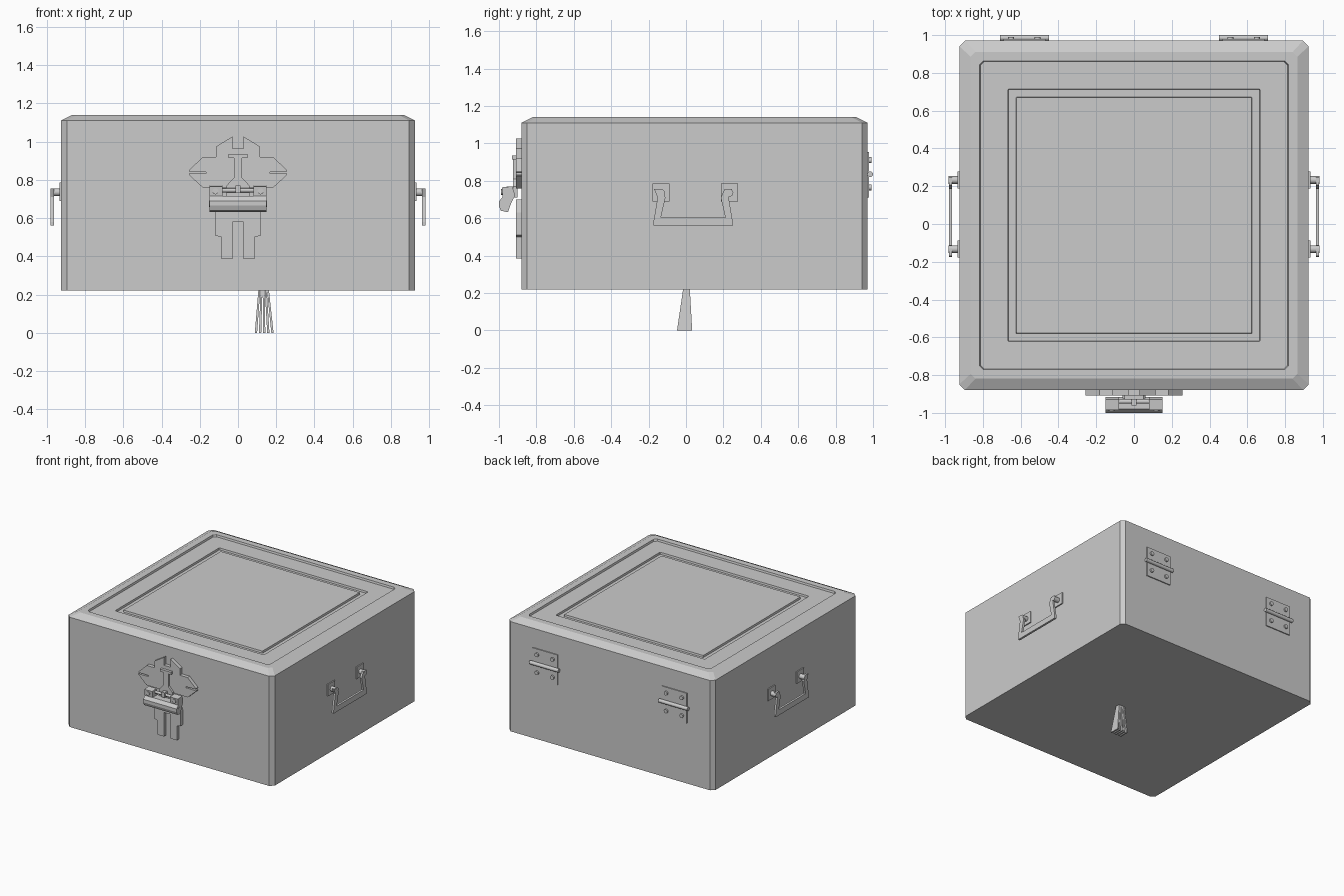
import bpy, bmesh, math
from mathutils import Vector, Matrix

if "Cube" in bpy.data.objects:
    bpy.data.objects.remove(bpy.data.objects["Cube"])

CY = 0.046  # box centre in y


def finish(name, bm):
    bmesh.ops.recalc_face_normals(bm, faces=bm.faces)
    me = bpy.data.meshes.new(name)
    bm.to_mesh(me)
    bm.free()
    ob = bpy.data.objects.new(name, me)
    bpy.context.collection.objects.link(ob)
    return ob


def box(name, x0, x1, y0, y1, z0, z1):
    bm = bmesh.new()
    size = Matrix.Diagonal((abs(x1 - x0), abs(y1 - y0), abs(z1 - z0), 1))
    mid = Matrix.Translation(((x0 + x1) / 2, (y0 + y1) / 2, (z0 + z1) / 2))
    bmesh.ops.create_cube(bm, size=1, matrix=mid @ size)
    return finish(name, bm)


def rod(name, a, b, r, n=12):
    a, b = Vector(a), Vector(b)
    d = b - a
    bm = bmesh.new()
    m = Matrix.Translation((a + b) / 2) @ d.to_track_quat('Z', 'Y').to_matrix().to_4x4()
    bmesh.ops.create_cone(bm, cap_ends=True, segments=n, radius1=r, radius2=r,
                          depth=d.length, matrix=m)
    ob = finish(name, bm)
    ob.data.shade_smooth()
    ob.data.set_sharp_from_angle(angle=math.radians(40))
    return ob


def extrude(name, pts, axis, lo, hi):
    """Outline in the plane across the axis, pulled from lo to hi along it."""
    bm = bmesh.new()
    place = (lambda p: (lo, *p)) if axis == 'x' else (lambda p: (p[0], lo, p[1]))
    f = bm.faces.new([bm.verts.new(place(p)) for p in pts])
    ext = bmesh.ops.extrude_face_region(bm, geom=[f])
    d = Vector((hi - lo, 0, 0)) if axis == 'x' else Vector((0, hi - lo, 0))
    bmesh.ops.translate(bm, vec=d, verts=[v for v in ext['geom'] if isinstance(v, bmesh.types.BMVert)])
    return finish(name, bm)


def mirrored(half):
    """Close a half outline (x > 0) with its reflection."""
    return half + [(-x, z) for x, z in reversed(half)]


# Chest: stacked square rings with cut corners, stepped panel on the lid
rings = [(0.925, 0.03, 0.22), (0.925, 0.03, 1.11), (0.865, 0.025, 1.14), (0.817, 0.02, 1.14),
         (0.813, 0.02, 1.125), (0.668, 0.004, 1.125), (0.665, 0.004, 1.11),
         (0.626, 0.004, 1.11), (0.623, 0.004, 1.125)]
bm = bmesh.new()
loops = []
for h, c, z in rings:
    k = h - c
    outline = [(h, -k), (h, k), (k, h), (-k, h), (-h, k), (-h, -k), (-k, -h), (k, -h)]
    loops.append([bm.verts.new((x, y + CY, z)) for x, y in outline])
for lo, hi in zip(loops, loops[1:]):
    for i in range(8):
        j = (i + 1) % 8
        bm.faces.new((lo[i], lo[j], hi[j], hi[i]))
bm.faces.new(loops[0])
bm.faces.new(loops[-1])
finish("chest_body", bm)

# Clasp plates on the front
upper = [(0.03, 0.963), (0.03, 1.026), (0.115, 0.974), (0.115, 0.92), (0.183, 0.92),
         (0.257, 0.85), (0.257, 0.844), (0.168, 0.842), (0.168, 0.834), (0.257, 0.832),
         (0.257, 0.826), (0.185, 0.76), (0.09, 0.76)]
extrude("clasp_upper_plate", mirrored(upper), 'y', -0.908, -0.87)
lower = [(0.1, 0.70), (0.12, 0.63), (0.12, 0.51), (0.087, 0.50), (0.087, 0.385),
         (0.03, 0.385), (0.03, 0.58)]
extrude("clasp_lower_plate", mirrored(lower), 'y', -0.908, -0.87)

# Clasp strap with T-shaped end
strap = [(0.05, 0.935), (0.05, 0.917), (0.022, 0.917), (0.022, 0.81), (0.06, 0.77), (0.06, 0.71)]
extrude("clasp_strap", mirrored(strap), 'y', -0.925, -0.90)
box("strap_end_bar", -0.05, 0.05, -0.93, -0.90, 0.915, 0.935)

# Clasp lever: lower bar plus two upright ears
lever = [(-0.98, 0.715), (-0.917, 0.715), (-0.935, 0.68), (-0.952, 0.632),
         (-0.99, 0.64), (-1.0, 0.665), (-1.0, 0.69)]
extrude("clasp_lever", lever, 'x', -0.15, 0.15)
ear = [(-0.985, 0.765), (-0.93, 0.77), (-0.917, 0.735), (-0.917, 0.71), (-0.98, 0.71)]
for s in (-1, 1):
    extrude("lever_ear", ear, 'x', s * 0.08, s * 0.15)
    rod("ear_bolt", (s * 0.118, -0.96, 0.74), (s * 0.118, -0.99, 0.74), 0.016)
rod("lever_roller", (-0.152, -0.967, 0.675), (0.152, -0.967, 0.675), 0.018)
rod("lever_pin", (-0.09, -0.94, 0.745), (0.09, -0.94, 0.745), 0.011)
box("strap_knuckle", -0.014, 0.014, -0.96, -0.91, 0.73, 0.77)

# Side handles: flat bail hung from two posts on small plates
bail_half = [(0.207, 0.605), (0.172, 0.605), (0.148, 0.71), (0.168, 0.755), (0.208, 0.755),
             (0.19, 0.71), (0.212, 0.58), (0.212, 0.56)]
bail_half = bail_half[1:]
for s in (-1, 1):
    bail = [(y + 0.038, z) for y, z in mirrored(bail_half)]
    extrude("handle_bail", bail, 'x', s * 0.963, s * 0.98)
    for t in (-1, 1):
        y = 0.05 + t * 0.183
        box("handle_plate", s * 0.915, s * 0.934, y - 0.045, y + 0.045, 0.69, 0.785)
        rod("handle_post", (s * 0.92, y, 0.735), (s * 0.981, y, 0.735), 0.02)

# Back hinges: two leaves, a pin and four screws each
for s in (-1, 1):
    cx = s * 0.58
    for z0, z1 in ((0.71, 0.832), (0.838, 0.955)):
        box("hinge_leaf", cx - 0.112, cx + 0.112, 0.96, 0.979, z0, z1)
    rod("hinge_pin", (cx - 0.13, 0.985, 0.835), (cx + 0.13, 0.985, 0.835), 0.015)
    for dx in (-0.07, 0.07):
        for z in (0.765, 0.91):
            rod("hinge_screw", (cx + dx, 0.97, z), (cx + dx, 0.991, z), 0.016)

# Tassel below the chest: fanned thin blades
for i in range(5):
    t = i / 4
    top, low = 0.112 + 0.044 * t, 0.094 + 0.086 * t
    bm = bmesh.new()
    spread = 0.006 * (i % 2)
    rows = [(top, -0.014, 0.02, 0.23, 0.005), (low, -0.048 + spread, 0.033 - spread, 0.0, 0.006)]
    vs = [[bm.verts.new(p) for p in ((x - w, y0, z), (x + w, y0, z), (x + w, y1, z), (x - w, y1, z))]
          for x, y0, y1, z, w in rows]
    for a in range(4):
        b = (a + 1) % 4
        bm.faces.new((vs[0][a], vs[0][b], vs[1][b], vs[1][a]))
    bm.faces.new(vs[0])
    bm.faces.new(vs[1])
    finish("tassel_strand", bm)
